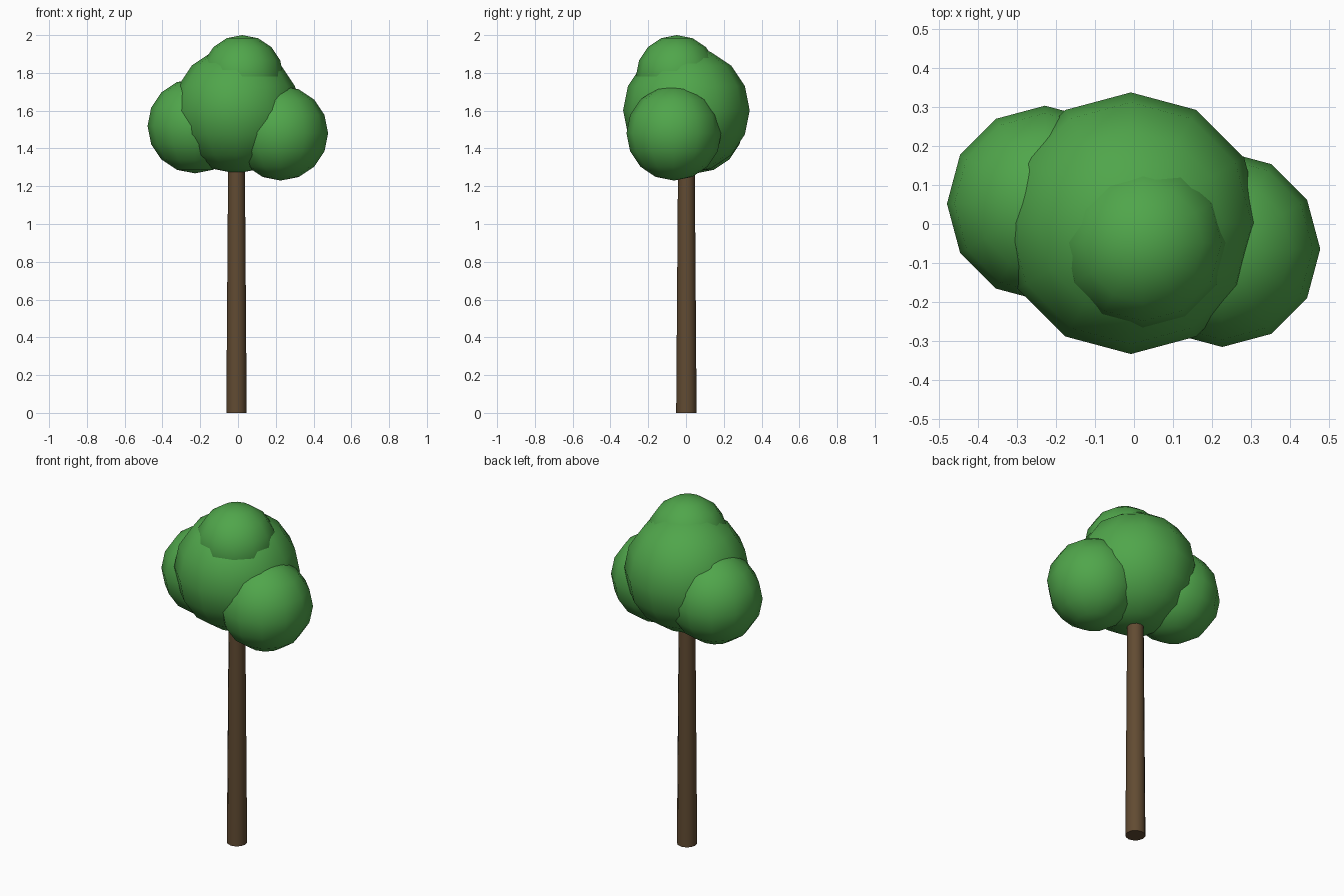
import bpy

cube = bpy.data.objects.get("Cube")
if cube:
    bpy.data.objects.remove(cube, do_unlink=True)


def make_material(name, rgb):
    mat = bpy.data.materials.new(name)
    mat.use_nodes = True
    color = (*rgb, 1.0)
    mat.diffuse_color = color
    mat.node_tree.nodes["Principled BSDF"].inputs["Base Color"].default_value = color
    return mat


leaf_green = make_material("leaf green", (0.08, 0.38, 0.07))
bark_brown = make_material("bark brown", (0.12, 0.07, 0.032))

TRUNK_X = -0.008


def finish(name, mat, angle):
    obj = bpy.context.object
    obj.name = obj.data.name = name
    obj.data.materials.append(mat)
    bpy.ops.object.shade_smooth_by_angle(angle=angle)
    return obj


def foliage(name, center, radius):
    bpy.ops.mesh.primitive_uv_sphere_add(
        segments=12, ring_count=8, radius=radius, location=center)
    return finish(name, leaf_green, 1.0)


# Tapered trunk, its top hidden in the crown
height = 1.36
bpy.ops.mesh.primitive_cone_add(
    vertices=12, radius1=0.054, radius2=0.044, depth=height,
    location=(TRUNK_X, 0.002, height / 2))
finish("trunk", bark_brown, 0.8)

# Crown of four overlapping foliage balls
foliage("main_foliage", (TRUNK_X, 0.002, 1.602), 0.335)
foliage("left_foliage", (0.226, -0.064, 1.481), 0.251)
foliage("right_foliage", (-0.228, 0.052, 1.519), 0.251)
foliage("top_foliage", (0.023, -0.048, 1.783), 0.217)
